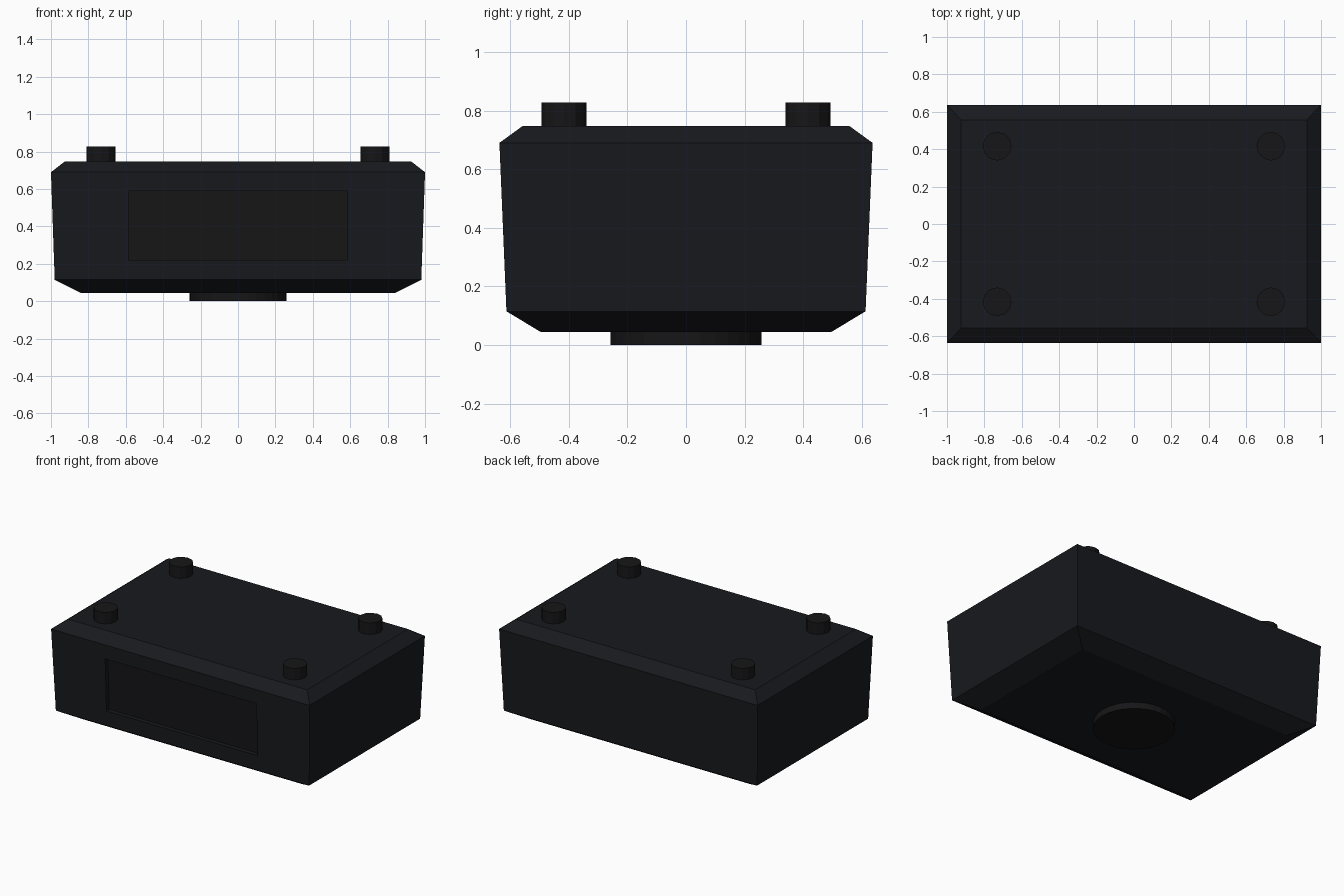
import bpy, bmesh
from mathutils import Vector

if "Cube" in bpy.data.objects:
    bpy.data.objects.remove(bpy.data.objects["Cube"])


def material(name, rgb):
    m = bpy.data.materials.new(name)
    m.diffuse_color = (*rgb, 1)
    m.use_nodes = True
    m.node_tree.nodes["Principled BSDF"].inputs["Base Color"].default_value = m.diffuse_color
    return m


CASE = material("dark_case", (0.009, 0.010, 0.013))
TRIM = material("dark_trim", (0.008, 0.008, 0.009))


def finish(bm, name, mats):
    bmesh.ops.recalc_face_normals(bm, faces=bm.faces)
    me = bpy.data.meshes.new(name)
    bm.to_mesh(me)
    bm.free()
    ob = bpy.data.objects.new(name, me)
    bpy.context.collection.objects.link(ob)
    for m in mats:
        me.materials.append(m)
    return ob


def disc(name, x, y, z0, z1, radius, sides):
    bm = bmesh.new()
    bmesh.ops.create_cone(bm, cap_ends=True, segments=sides, radius1=radius,
                          radius2=radius, depth=z1 - z0)
    bmesh.ops.translate(bm, verts=bm.verts, vec=(x, y, (z0 + z1) / 2))
    return finish(bm, name, [TRIM])


# Tapered case with chamfered top and bottom: (half width, half depth, height)
RINGS = [(0.84, 0.497, 0.045), (0.98, 0.613, 0.115),
         (1.0, 0.637, 0.69), (0.925, 0.557, 0.748)]
bm = bmesh.new()
loops = [[bm.verts.new((sx * w, sy * d, z))
          for sx, sy in ((-1, -1), (1, -1), (1, 1), (-1, 1))]
         for w, d, z in RINGS]
bm.faces.new(loops[0][::-1])
bm.faces.new(loops[-1])
front = None
for k in range(3):
    for i in range(4):
        j = (i + 1) % 4
        f = bm.faces.new((loops[k][i], loops[k][j], loops[k + 1][j], loops[k + 1][i]))
        if k == 1 and i == 0:
            front = f

# Recessed panel in the sloping front
bm.normal_update()
bmesh.ops.inset_individual(bm, faces=[front], thickness=0.1)
mid_z = front.calc_center_median().z
for v in front.verts:
    z = 0.59 if v.co.z > mid_z else 0.22
    y = -(0.613 + (z - 0.115) / 0.575 * 0.024)
    v.co = Vector((0.585 if v.co.x > 0 else -0.585, y, z))
panel = bmesh.ops.extrude_discrete_faces(bm, faces=[front])["faces"][0]
for v in panel.verts:
    v.co.y += 0.03
panel.material_index = 1
bmesh.ops.remove_doubles(bm, verts=bm.verts, dist=1e-5)
finish(bm, "case", [CASE, TRIM])

# Four short pegs on top
for sx, side in ((-1, "left"), (1, "right")):
    for sy, end in ((-1, "front"), (1, "back")):
        disc(f"peg_{end}_{side}", sx * 0.732, sy * 0.416, 0.73, 0.828, 0.077, 12)

# Round base pad underneath
pad = disc("base_pad", 0, 0, 0.0, 0.06, 0.258, 32)
